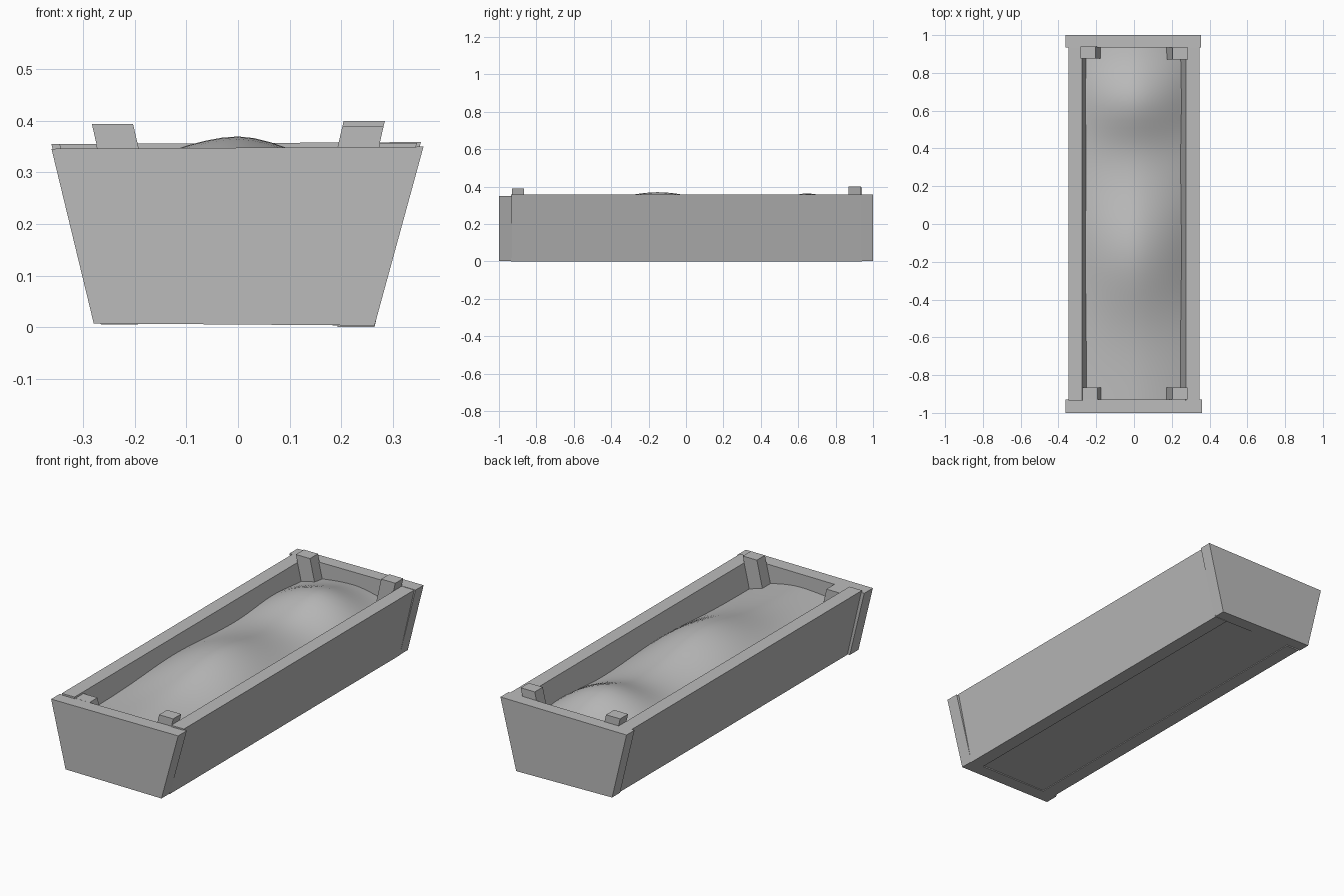
import bpy
import bmesh
from math import exp

cube = bpy.data.objects.get("Cube")
if cube:
    bpy.data.objects.remove(cube, do_unlink=True)

GREY = 0.5
grey = bpy.data.materials.new("plain grey")
grey.use_nodes = True
grey.diffuse_color = (GREY, GREY, GREY, 1)
grey.node_tree.nodes["Principled BSDF"].inputs["Base Color"].default_value = (GREY, GREY, GREY, 1)


def finish(name, bm):
    bmesh.ops.recalc_face_normals(bm, faces=bm.faces)
    mesh = bpy.data.meshes.new(name)
    bm.to_mesh(mesh)
    bm.free()
    mesh.materials.append(grey)
    obj = bpy.data.objects.new(name, mesh)
    bpy.context.collection.objects.link(obj)
    return obj


def prism(name, profile, y0, y1):
    """Extrude an x-z outline along y."""
    bm = bmesh.new()
    face = bm.faces.new([bm.verts.new((x, y0, z)) for x, z in profile])
    ext = bmesh.ops.extrude_face_region(bm, geom=[face])
    for v in ext["geom"]:
        if isinstance(v, bmesh.types.BMVert):
            v.co.y = y1
    return finish(name, bm)


def outer(z):
    return 0.265 + 0.23 * z


def inner(z):
    return outer(z) - 0.072


def leaning(side, x_out, width, z0, z1):
    """Outline of a board that leans outwards with the wall."""
    return [(side * x, z) for x, z in (
        (x_out(z0), z0), (x_out(z1), z1),
        (x_out(z1) - width, z1), (x_out(z0) - width, z0))]


# End boards
prism("front_board", [(-0.28, 0.007), (0.265, 0.003), (0.36, 0.35), (-0.362, 0.346)], -1, -0.93)
prism("back_board", [(-0.28, 0.012), (0.265, 0.002), (0.355, 0.359), (-0.362, 0.355)], 0.935, 1)

# Long side boards
prism("right_board", leaning(-1, outer, 0.072, 0.005, 0.355), -0.935, 0.94)
prism("left_board", leaning(1, outer, 0.072, 0, 0.357), -0.935, 0.94)

# Floor, slightly recessed
w0, w1 = inner(0.01), inner(0.03)
prism("floor_panel", [(-w0, 0.01), (w0, 0.01), (w1, 0.03), (-w1, 0.03)], -0.93, 0.935)

# Corner posts of uneven height
for name, side, y, top in (("front_right_post", -1, -0.93, 0.347),
                           ("front_left_post", 1, -0.93, 0.39),
                           ("back_right_post", -1, 0.875, 0.394),
                           ("back_left_post", 1, 0.87, 0.4)):
    prism(name, leaning(side, inner, 0.08, 0.02, top), y, y + 0.065)


# Soil with two mounds, lower along the walls
def soil_height(u, y):
    crown = 0.28 + 0.09 * exp(-((y + 0.15) / 0.33) ** 2) + 0.083 * exp(-((y - 0.65) / 0.2) ** 2)
    edge = 0.235 if u > 0 else 0.262
    edge += 0.25 * (crown - 0.3)
    return crown + (edge - crown) * abs(u) ** 1.7


COLS, ROWS = 16, 48
bm = bmesh.new()
rows = []
for j in range(ROWS + 1):
    y = -0.93 + 1.865 * j / ROWS
    row = []
    for i in range(COLS + 1):
        u = 2 * i / COLS - 1
        z = soil_height(u, y)
        row.append(bm.verts.new((u * inner(soil_height(1 if u > 0 else -1, y)), y, z)))
    rows.append(row)
for a, b in zip(rows, rows[1:]):
    for i in range(COLS):
        bm.faces.new((a[i], a[i + 1], b[i + 1], b[i]))
soil = finish("soil", bm)
for poly in soil.data.polygons:
    poly.use_smooth = True
if soil.data.polygons[0].normal.z < 0:
    soil.data.flip_normals()
